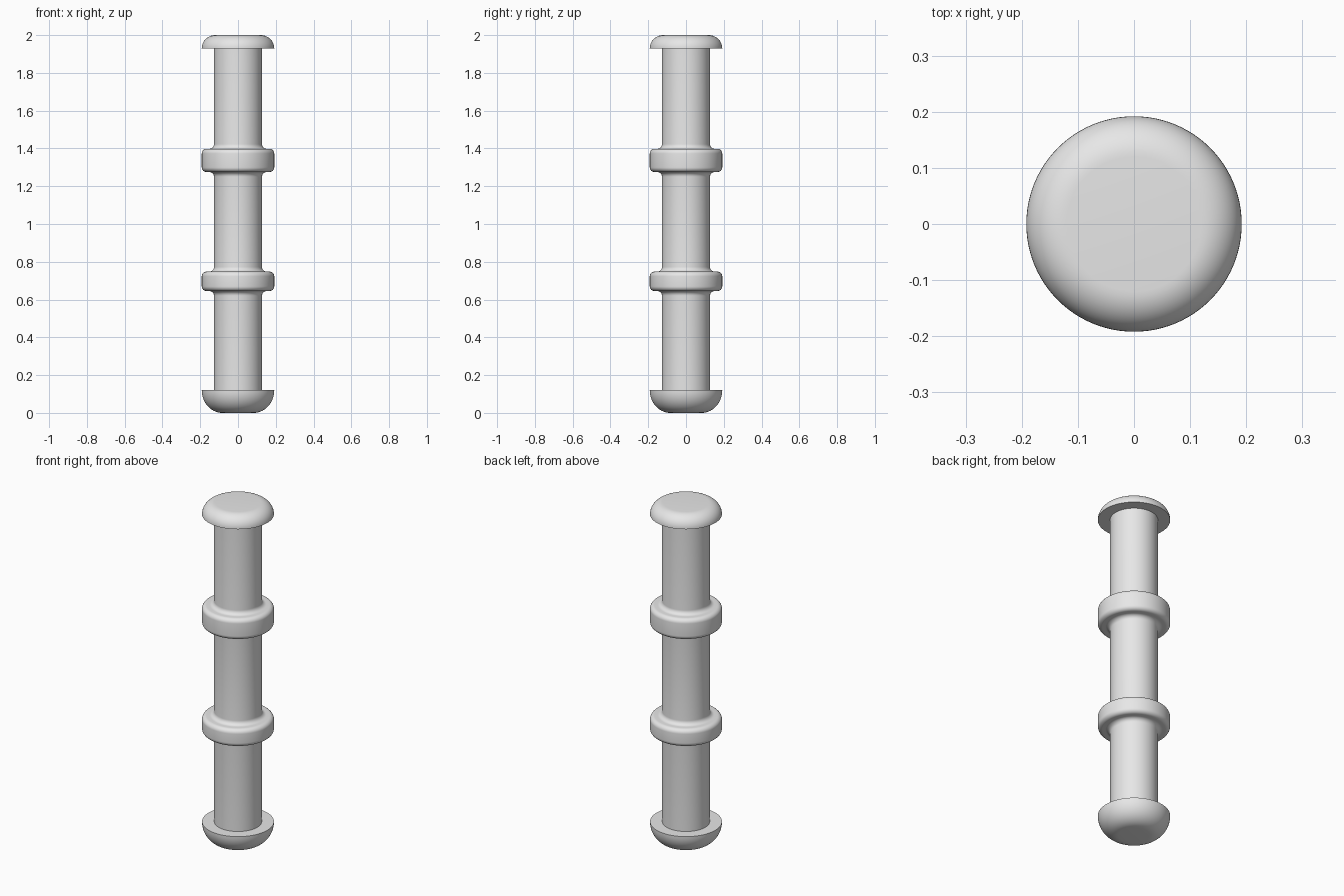
import bpy
import bmesh
from math import cos, sin, pi, radians

SIDES = 96
SHAFT_R = 0.127
RIM_R = 0.192

cube = bpy.data.objects.get("Cube")
if cube:
    bpy.data.objects.remove(cube, do_unlink=True)

grey = bpy.data.materials.new("light_grey")
grey.use_nodes = True
grey.diffuse_color = (0.8, 0.8, 0.8, 1)
grey.node_tree.nodes["Principled BSDF"].inputs["Base Color"].default_value = (0.8, 0.8, 0.8, 1)


def arc(r, z, rad_r, rad_z, start, end, steps=8):
    """Elliptical quarter arc as (radius, height) points."""
    angles = [radians(start + (end - start) * i / steps) for i in range(steps + 1)]
    return [(r + rad_r * cos(a), z + rad_z * sin(a)) for a in angles]


def lathe(name, profile, close_bottom=False, close_top=False):
    """Revolve a profile, listed from bottom to top of its outer side."""
    bm = bmesh.new()
    rings = [[bm.verts.new((r * cos(2 * pi * j / SIDES), r * sin(2 * pi * j / SIDES), z))
              for j in range(SIDES)] for r, z in profile]
    for low, high in zip(rings, rings[1:]):
        for j in range(SIDES):
            k = (j + 1) % SIDES
            bm.faces.new((low[j], low[k], high[k], high[j]))
    if close_bottom:
        bm.faces.new(rings[0][::-1])
    if close_top:
        bm.faces.new(rings[-1])
    mesh = bpy.data.meshes.new(name)
    bm.to_mesh(mesh)
    bm.free()
    mesh.materials.append(grey)
    obj = bpy.data.objects.new(name, mesh)
    bpy.context.collection.objects.link(obj)
    bpy.ops.object.select_all(action='DESELECT')
    obj.select_set(True)
    bpy.context.view_layer.objects.active = obj
    bpy.ops.object.shade_smooth_by_angle(angle=radians(40))
    return obj


def collar(bottom, top, f=0.025):
    """Rounded collar blended into the shaft by a concave fillet at each end."""
    return (arc(SHAFT_R + f, bottom - f, f, f, 180, 90)
            + arc(RIM_R - f, bottom + f, f, f, -90, 0)
            + arc(RIM_R - f, top - f, f, f, 0, 90)
            + arc(SHAFT_R + f, top + f, f, f, 270, 180))


# Shaft with its two collars
lathe("shaft_with_collars",
      [(SHAFT_R, 0.12)] + collar(0.645, 0.748) + collar(1.275, 1.398) + [(SHAFT_R, 1.93)])

# Bowl-shaped foot with a flat upper face
lathe("bottom_cap",
      arc(0.082, 0.12, RIM_R - 0.082, 0.12, -90, 0, 14) + [(SHAFT_R, 0.12)],
      close_bottom=True)

# Shallow domed head with a flat underside
lathe("top_cap",
      [(SHAFT_R, 1.93)] + arc(0.12, 1.93, RIM_R - 0.12, 0.07, 0, 90, 12),
      close_top=True)
